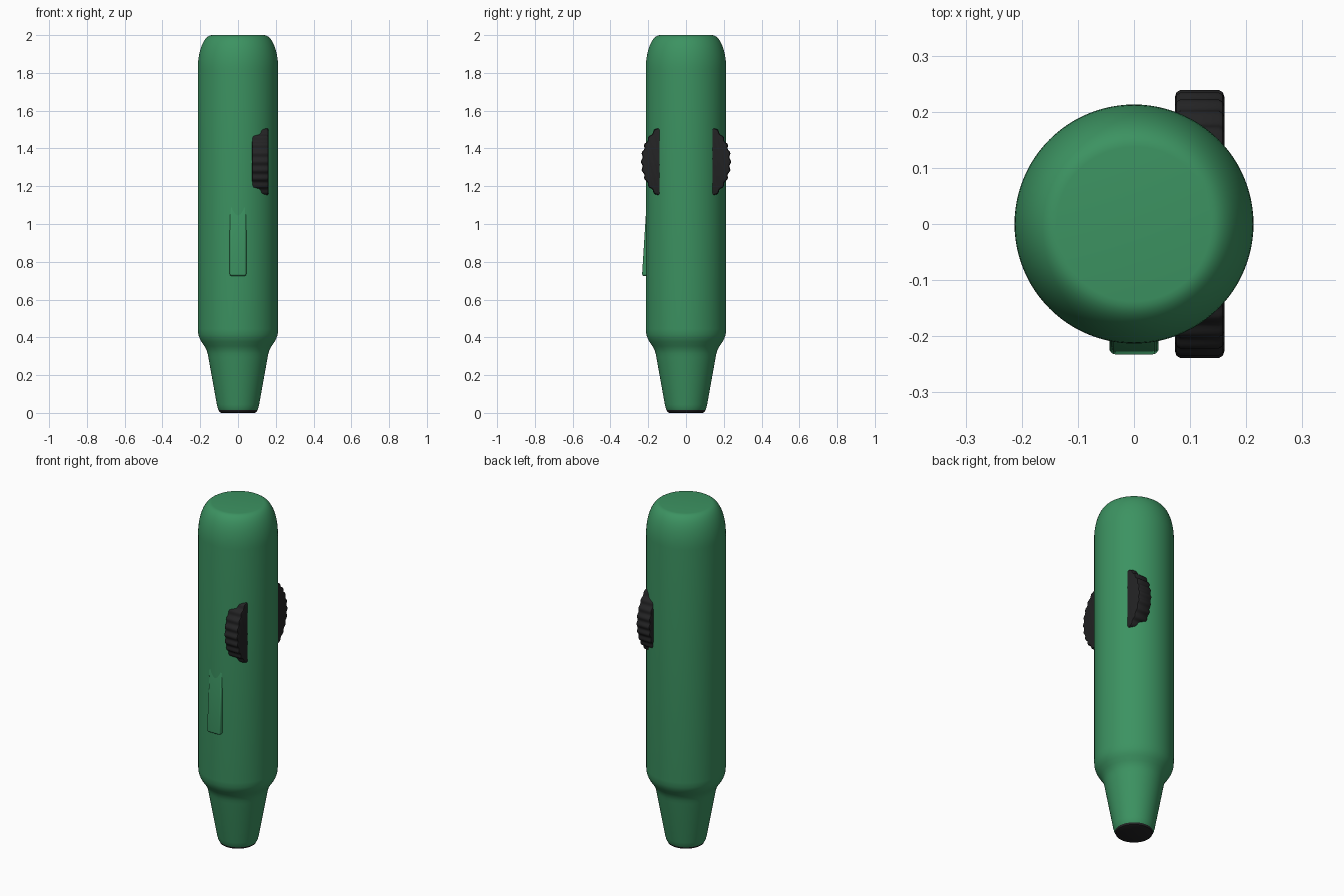
import bpy, bmesh, math
from mathutils import Matrix

if "Cube" in bpy.data.objects:
    bpy.data.objects.remove(bpy.data.objects["Cube"])


def material(name, rgb):
    m = bpy.data.materials.new(name)
    m.diffuse_color = (*rgb, 1)
    m.use_nodes = True
    m.node_tree.nodes["Principled BSDF"].inputs["Base Color"].default_value = m.diffuse_color
    return m


GREEN = material("green", (0.045, 0.29, 0.12))
BLACK = material("black", (0.017, 0.017, 0.018))


def finish(name, bm, mats, angle=35):
    bmesh.ops.recalc_face_normals(bm, faces=bm.faces)
    me = bpy.data.meshes.new(name)
    bm.to_mesh(me)
    bm.free()
    for m in mats:
        me.materials.append(m)
    ob = bpy.data.objects.new(name, me)
    bpy.context.collection.objects.link(ob)
    bpy.ops.object.select_all(action='DESELECT')
    bpy.context.view_layer.objects.active = ob
    ob.select_set(True)
    bpy.ops.object.shade_smooth_by_angle(angle=math.radians(angle))
    return ob


def skin(rings):
    """Bridge closed rings of points and cap both ends."""
    bm = bmesh.new()
    vs = [[bm.verts.new(p) for p in r] for r in rings]
    n = len(vs[0])
    for a, b in zip(vs, vs[1:]):
        for i in range(n):
            j = (i + 1) % n
            bm.faces.new((a[i], a[j], b[j], b[i]))
    bm.faces.new(vs[0])
    bm.faces.new(vs[-1])
    return bm


# Body: turned handle with tapered nose and rounded top
profile = [(0.088, 0), (0.097, 0.004), (0.102, 0.014), (0.107, 0.024), (0.112, 0.045),
           (0.157, 0.295), (0.161, 0.315), (0.167, 0.335), (0.178, 0.354), (0.193, 0.376),
           (0.203, 0.394), (0.210, 0.415), (0.213, 0.445)]
for i in range(15):
    t = math.pi / 2 * i / 14
    profile.append((0.138 + 0.075 * math.cos(t), 1.82 + 0.18 * math.sin(t)))
SEG = 96
bm = skin([[(r * math.cos(2 * math.pi * k / SEG), r * math.sin(2 * math.pi * k / SEG), z)
            for k in range(SEG)] for r, z in profile])
for f in bm.faces:
    f.material_index = 1 if f.calc_center_median().z < 0.015 else 0
finish("body", bm, [GREEN, BLACK])

# Thumb wheel: ribbed disc passing through the body
RIBS, STEP = 32, 8


def wheel_ring(x, inset):
    pts = []
    for k in range(RIBS * STEP):
        a = 2 * math.pi * k / (RIBS * STEP)
        r = 0.235 + 0.004 * math.cos(RIBS * a) - inset
        pts.append((x, r * math.cos(a), 1.33 + r * math.sin(a)))
    return pts


bm = skin([wheel_ring(x, i) for x, i in
           [(0.073, 0.012), (0.076, 0.004), (0.083, 0), (0.151, 0), (0.158, 0.004), (0.161, 0.012)]])
finish("thumb_wheel", bm, [BLACK])

# Front slide: wedge rising out of the body toward its lower end
bm = bmesh.new()
bmesh.ops.create_cube(bm, size=1)
bmesh.ops.transform(bm, matrix=Matrix.Translation((0, -0.19, 0.925))
                    @ Matrix.Diagonal((0.088, 0.08, 0.40, 1)), verts=bm.verts)
for v in bm.verts:
    low = v.co.z < 0.9
    if v.co.y < -0.2:
        v.co.y = -0.233 if low else -0.208
    if low:
        v.co.z = 0.725
edges = [e for e in bm.edges
         if all(v.co.y < -0.2 for v in e.verts) or all(v.co.z < 0.8 for v in e.verts)
         and abs(e.verts[0].co.x - e.verts[1].co.x) < 0.01]
bmesh.ops.bevel(bm, geom=edges, offset=0.011, segments=4, profile=0.5, affect='EDGES')
finish("front_slide", bm, [GREEN])
